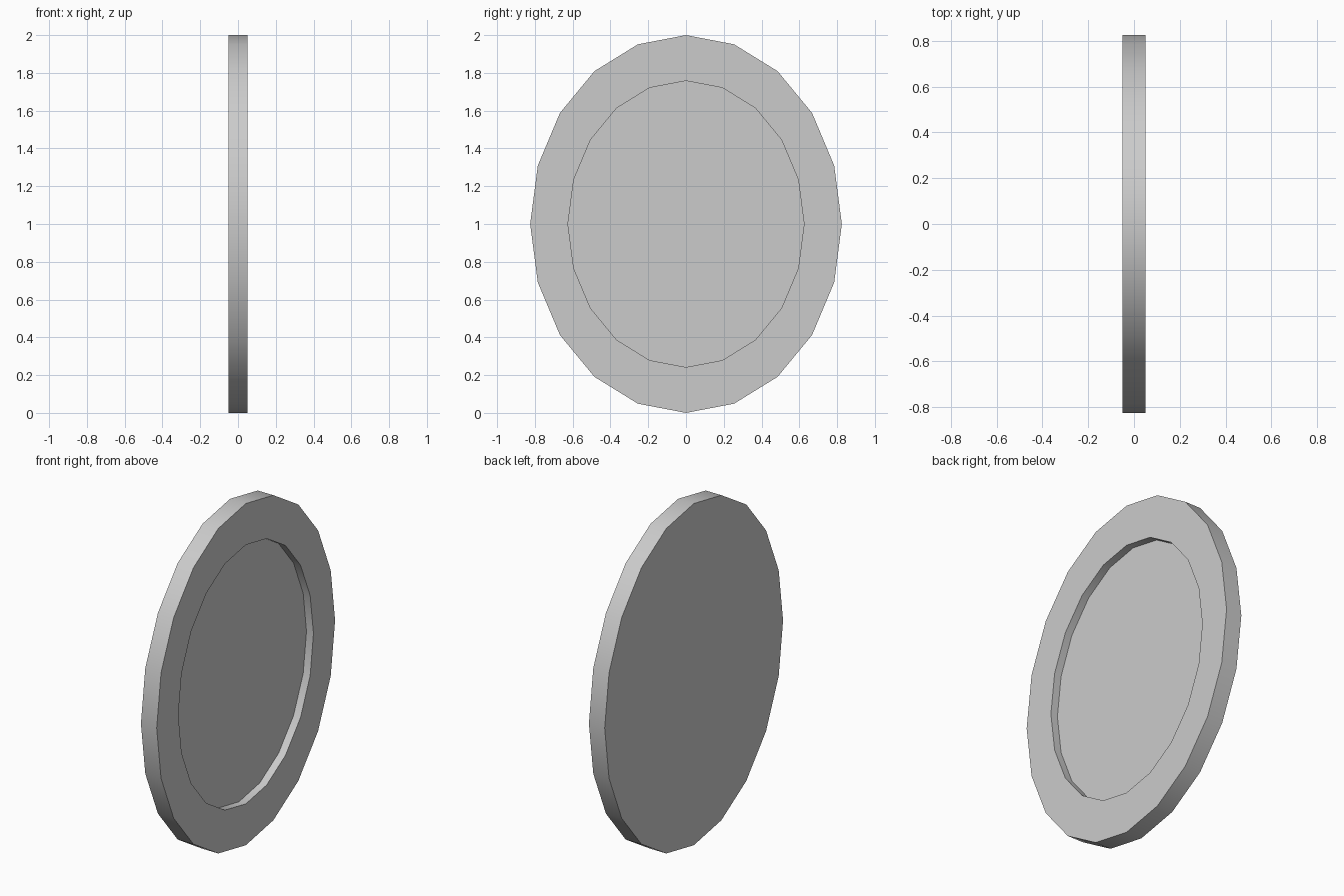
import bpy, bmesh, math

if "Cube" in bpy.data.objects:
    bpy.data.objects.remove(bpy.data.objects["Cube"])

SIDES = 20
HALF_T = 0.051       # half thickness
FLOOR_X = 0.006      # recessed panel plane
OUTER = (0.825, 1.0)
INNER = (0.625, 0.758)


def ring(bm, x, radii):
    """Oval loop of vertices in the YZ plane at the given x."""
    return [bm.verts.new((x, radii[0] * math.sin(a), 1.0 + radii[1] * math.cos(a)))
            for a in (2 * math.pi * i / SIDES for i in range(SIDES))]


bm = bmesh.new()

# Back edge, front edge, rim lip, recess floor
rings = [ring(bm, -HALF_T, OUTER), ring(bm, HALF_T, OUTER),
         ring(bm, HALF_T, INNER), ring(bm, FLOOR_X, INNER)]
for a, b in zip(rings, rings[1:]):
    for i in range(SIDES):
        j = (i + 1) % SIDES
        bm.faces.new((a[i], a[j], b[j], b[i]))

# Flat back and recessed panel
bm.faces.new(rings[0])
bm.faces.new(rings[-1])
bmesh.ops.recalc_face_normals(bm, faces=bm.faces)

mesh = bpy.data.meshes.new("oval_mirror")
bm.to_mesh(mesh)
bm.free()
obj = bpy.data.objects.new("oval_mirror", mesh)
bpy.context.collection.objects.link(obj)

# Smooth walls, crisp rim edges
bpy.context.view_layer.objects.active = obj
obj.select_set(True)
bpy.ops.object.shade_smooth_by_angle(angle=math.radians(30))
